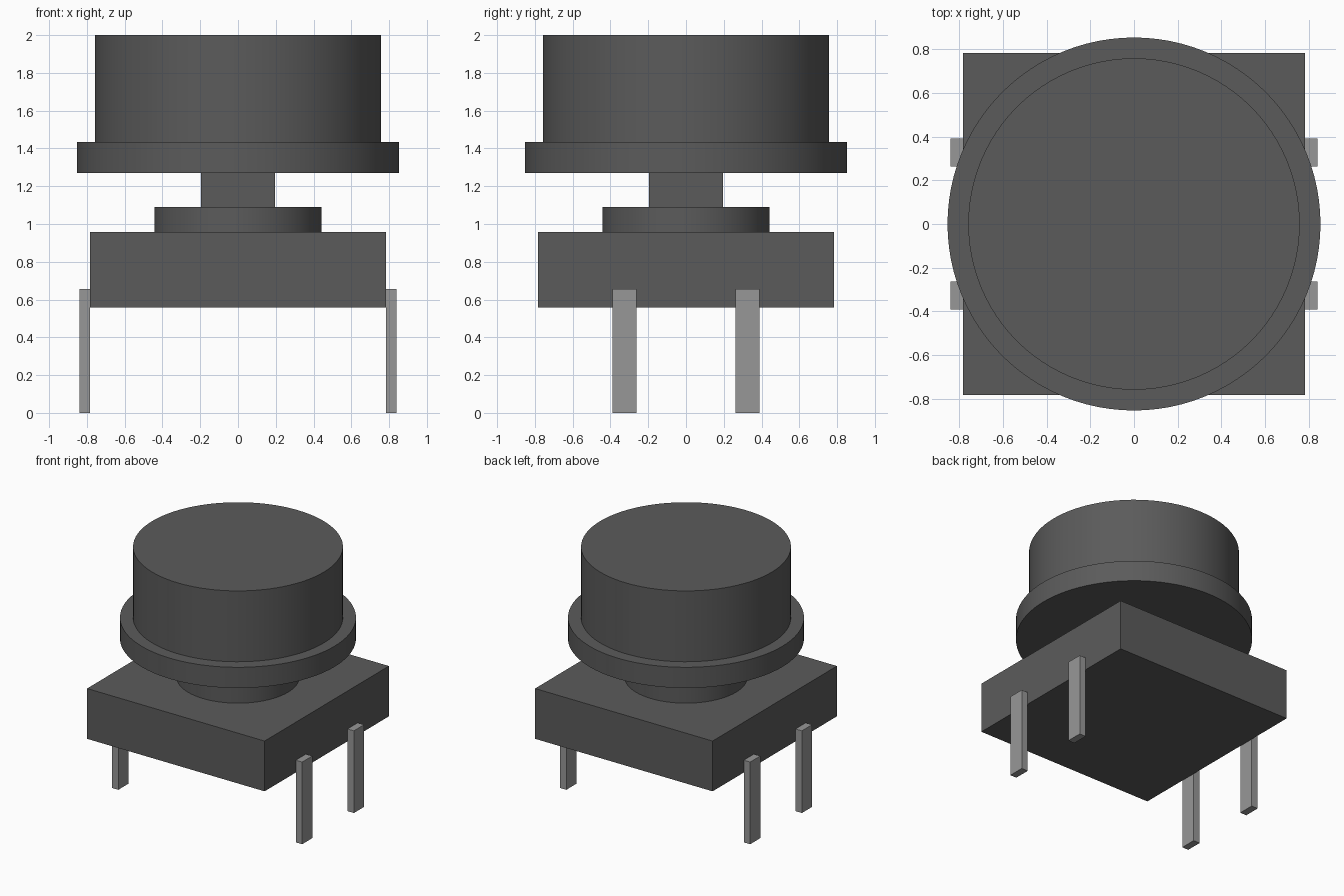
import bpy
import math

if "Cube" in bpy.data.objects:
    bpy.data.objects.remove(bpy.data.objects["Cube"], do_unlink=True)


def material(name, grey):
    mat = bpy.data.materials.new(name)
    mat.use_nodes = True
    colour = (grey, grey, grey, 1)
    mat.diffuse_color = colour
    mat.node_tree.nodes["Principled BSDF"].inputs["Base Color"].default_value = colour
    return mat


dark_plastic = material("dark grey plastic", 0.105)
pin_metal = material("light grey metal", 0.31)


def finish(name, mat):
    obj = bpy.context.object
    obj.name = obj.data.name = name
    obj.data.materials.append(mat)
    return obj


def box(name, low, high, mat):
    centre = [(a + b) / 2 for a, b in zip(low, high)]
    bpy.ops.mesh.primitive_cube_add(size=1, location=centre)
    obj = finish(name, mat)
    obj.scale = [b - a for a, b in zip(low, high)]
    bpy.ops.object.transform_apply(location=False, rotation=False, scale=True)
    return obj


def disc(name, radius, bottom, top, mat):
    bpy.ops.mesh.primitive_cylinder_add(vertices=96, radius=radius, depth=top - bottom,
                                        location=(0, 0, (bottom + top) / 2))
    obj = finish(name, mat)
    bpy.ops.object.shade_smooth_by_angle(angle=math.radians(30))
    return obj


# Switch housing with its round collar and square plunger
HALF = 0.783
box("housing", (-HALF, -HALF, 0.557), (HALF, HALF, 0.958), dark_plastic)
disc("collar", 0.443, 0.958, 1.089, dark_plastic)
box("plunger_stem", (-0.195, -0.195, 1.089), (0.195, 0.195, 1.27), dark_plastic)

# Push cap: wide flange below, tall button above
disc("cap_flange", 0.853, 1.27, 1.435, dark_plastic)
disc("cap_button", 0.758, 1.435, 2.0, dark_plastic)

# Four flat pins against the left and right sides
for side, x in (("left", HALF), ("right", -HALF - 0.056)):
    for end, y in (("front", -0.39), ("back", 0.262)):
        box(f"{end}_{side}_pin", (x, y, 0), (x + 0.056, y + 0.128, 0.655), pin_metal)
